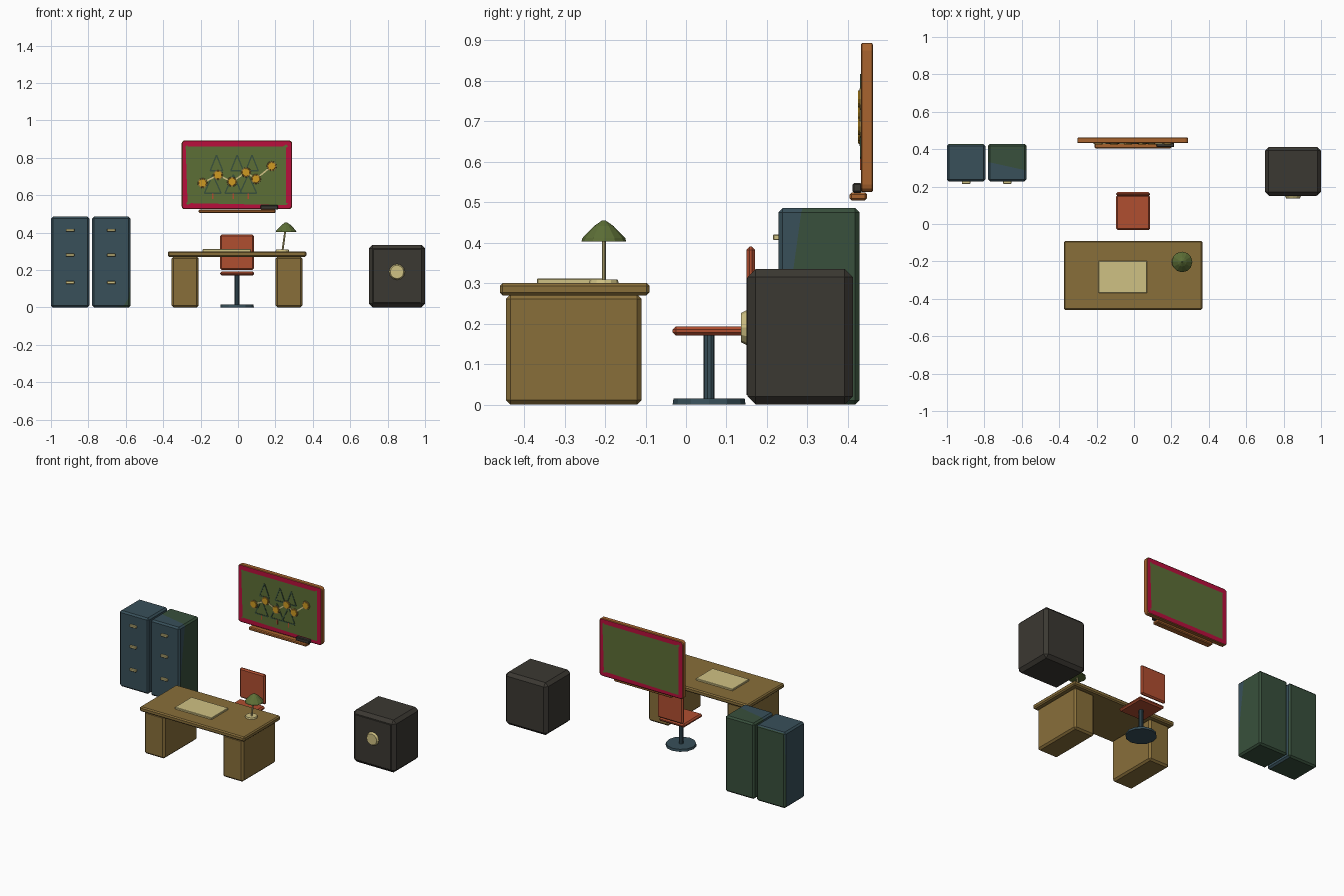
import bpy, bmesh, math
from mathutils import Vector, Matrix

old = bpy.data.objects.get("Cube")
if old:
    bpy.data.objects.remove(old)


def material(name, code):
    def linear(c):
        return c / 12.92 if c <= 0.04045 else ((c + 0.055) / 1.055) ** 2.4
    rgba = [linear(int(code[i:i + 2], 16) / 255) for i in (0, 2, 4)] + [1]
    m = bpy.data.materials.new(name)
    m.use_nodes = True
    m.diffuse_color = rgba
    bsdf = m.node_tree.nodes["Principled BSDF"]
    bsdf.inputs["Base Color"].default_value = rgba
    bsdf.inputs["Roughness"].default_value = 0.8
    return m


DESK = material("desk wood", "896F3A")
RIM = material("orange wood", "A9642E")
CRIMSON = material("crimson", "B80F3C")
BOARD = material("board green", "5C6E36")
BLUE = material("slate blue", "38505A")
PINE = material("dark pine green", "38503C")
IRON = material("iron grey", "3B3832")
PALE = material("pale brass", "CFC183")
RUST = material("rust red", "B04E30")
GOLD = material("gold", "CF9A22")


def finish(name, bm, *mats):
    bmesh.ops.recalc_face_normals(bm, faces=bm.faces[:])
    mesh = bpy.data.meshes.new(name)
    bm.to_mesh(mesh)
    bm.free()
    for m in mats:
        mesh.materials.append(m)
    ob = bpy.data.objects.new(name, mesh)
    bpy.context.collection.objects.link(ob)
    return ob


def box_mesh(x, y, z, bevel=0):
    """Box from (min, max) ranges with chamfered edges."""
    bm = bmesh.new()
    bmesh.ops.create_cube(bm, size=1)
    for v in bm.verts:
        v.co = Vector([(a + b) / 2 + c * (b - a) for (a, b), c in zip((x, y, z), v.co)])
    if bevel:
        bmesh.ops.bevel(bm, geom=bm.edges[:], offset=bevel, segments=1,
                        affect='EDGES', profile=0.5)
    return bm


def box(name, x, y, z, mat, bevel=0):
    return finish(name, box_mesh(x, y, z, bevel), mat)


def rod(name, a, b, r1, r2, sides, mat):
    """Cylinder or cone between two points."""
    a, b = Vector(a), Vector(b)
    bm = bmesh.new()
    bmesh.ops.create_cone(bm, cap_ends=True, segments=sides, radius1=r1, radius2=r2,
                          depth=(b - a).length)
    turn = (b - a).to_track_quat('Z', 'Y').to_matrix().to_4x4()
    bm.transform(Matrix.Translation((a + b) / 2) @ turn)
    return finish(name, bm, mat)


def strip(name, a, b, y, width, mat):
    """Thin bar on the board between two (x, z) points."""
    d = Vector((b[0] - a[0], 0, b[1] - a[1]))
    bm = box_mesh((0, d.length), (y, 0.436), (-width / 2, width / 2))
    bm.transform(Matrix.Translation((a[0], 0, a[1]))
                 @ Matrix.Rotation(-math.atan2(d.z, d.x), 4, 'Y'))
    return finish(name, bm, mat)


# Desk with two pedestals and a blotter
box("desk_top", (-0.375, 0.365), (-0.46, -0.09), (0.27, 0.30), DESK, 0.007)
for side, x in (("right", (-0.355, -0.21)), ("left", (0.2, 0.345))):
    box("desk_pedestal_" + side, x, (-0.445, -0.11), (0, 0.272), DESK, 0.011)
box("desk_blotter", (-0.19, 0.07), (-0.368, -0.198), (0.298, 0.311), PALE, 0.002)

# Desk lamp
rod("lamp_base", (0.237, -0.203, 0.30), (0.237, -0.203, 0.309), 0.037, 0.034, 12, PALE)
rod("lamp_stem", (0.238, -0.203, 0.305), (0.255, -0.203, 0.425), 0.005, 0.005, 8, PALE)
bm = bmesh.new()
rings = []
for r, z in ((0.055, 0.403), (0.053, 0.411), (0.024, 0.441), (0.004, 0.455)):
    ring = bmesh.ops.create_circle(bm, segments=12, radius=r,
                                   matrix=Matrix.Translation((0.257, -0.203, z)))["verts"]
    if rings:
        p = rings[-1]
        for i in range(12):
            j = (i + 1) % 12
            bm.faces.new((p[i], p[j], ring[j], ring[i]))
    rings.append(ring)
bm.faces.new(rings[-1])
bm.faces.new(rings[0])
finish("lamp_shade", bm, BOARD)

# Chair
box("chair_seat", (-0.095, 0.085), (-0.033, 0.155), (0.17, 0.193), RUST, 0.008)
box("chair_back", (-0.095, 0.085), (0.149, 0.171), (0.2, 0.39), RUST, 0.008)
rod("chair_post", (-0.005, 0.057, 0.01), (-0.005, 0.057, 0.172), 0.014, 0.014, 10, BLUE)
rod("chair_foot", (-0.005, 0.057, 0), (-0.005, 0.057, 0.015), 0.09, 0.088, 12, BLUE)

# Filing cabinets, slate in front and pine green behind
for side, x0, normal, point in (
        ("right", -1.0, (0, 1, -0.02), (0, 0.42, 0.3)),
        ("left", -0.78, (1.6, 7.2, -1), (-0.57, 0.285, 0.485))):
    x1, n, p = x0 + 0.205, Vector(normal), Vector(point)
    bm = box_mesh((x0, x1), (0.228, 0.428), (0, 0.485), 0.01)
    bmesh.ops.bisect_plane(bm, geom=bm.verts[:] + bm.edges[:] + bm.faces[:],
                           plane_co=p, plane_no=n)
    bm.normal_update()
    for f in bm.faces:
        behind = (f.calc_center_median() - p).dot(n) > 0
        f.material_index = 1 if behind or f.normal.z < -0.9 else 0
    finish("cabinet_" + side, bm, BLUE, PINE)
    mid = (x0 + x1) / 2
    for i, z in enumerate((0.413, 0.28, 0.133)):
        box(f"cabinet_{side}_handle_{i + 1}", (mid - 0.023, mid + 0.023), (0.215, 0.232),
            (z - 0.007, z + 0.007), PALE, 0.002)

# Safe with a door panel and dial
box("safe_body", (0.70, 1.0), (0.152, 0.412), (0, 0.335), IRON, 0.02)
box("safe_door", (0.723, 0.977), (0.149, 0.16), (0.023, 0.312), IRON, 0.002)
rod("safe_dial", (0.85, 0.152, 0.19), (0.85, 0.136, 0.19), 0.044, 0.036, 12, PALE)

# Wall board: rounded rim, crimson border and green panel on both faces
bm = box_mesh((-0.302, 0.29), (0.435, 0.459), (0.525, 0.893))
corners = [e for e in bm.edges if abs(e.verts[0].co.y - e.verts[1].co.y) > 0.01]
bmesh.ops.bevel(bm, geom=corners, offset=0.018, segments=3, affect='EDGES', profile=0.5)
bm.normal_update()
for f in [f for f in bm.faces if abs(f.normal.y) > 0.9]:
    bmesh.ops.inset_region(bm, faces=[f], thickness=0.004, depth=0.003)
    f.material_index = 2
    border = bmesh.ops.inset_region(bm, faces=[f], thickness=0.029)["faces"]
    for b in border:
        b.material_index = 1
finish("board", bm, RIM, CRIMSON, BOARD)
box("board_tray", (-0.21, 0.2), (0.404, 0.447), (0.504, 0.524), RIM, 0.005)
box("board_eraser", (0.12, 0.215), (0.411, 0.435), (0.523, 0.547), IRON, 0.004)

# Outlined trees on the board, two rows
for row, top, low, half in (("upper", 0.815, 0.73, 0.034), ("lower", 0.71, 0.61, 0.045)):
    for i, x in enumerate((-0.115, -0.005, 0.075)):
        if row == "lower":
            x -= 0.02
            strip(f"tree_trunk_{i + 1}", (x, 0.58), (x, 0.61), 0.43, 0.008, RUST)
        pts = [(x - half, low), (x, top), (x + half, low)]
        for j in range(3):
            strip(f"tree_{row}_{i + 1}_side_{j + 1}", pts[j], pts[(j + 1) % 3],
                  0.43, 0.007, PINE)

# Chain of gold discs across the board
chain = [(-0.19, 0.665), (-0.107, 0.708), (-0.032, 0.672),
         (0.043, 0.722), (0.096, 0.687), (0.18, 0.755)]
for i, (x, z) in enumerate(chain):
    rod(f"chain_ring_{i + 1}", (x, 0.436, z), (x, 0.428, z), 0.028, 0.026, 12, DESK)
    rod(f"chain_disc_{i + 1}", (x, 0.43, z), (x, 0.425, z), 0.022, 0.02, 12, GOLD)
    if i:
        strip(f"chain_link_{i}", chain[i - 1], (x, z), 0.429, 0.008, PALE)
